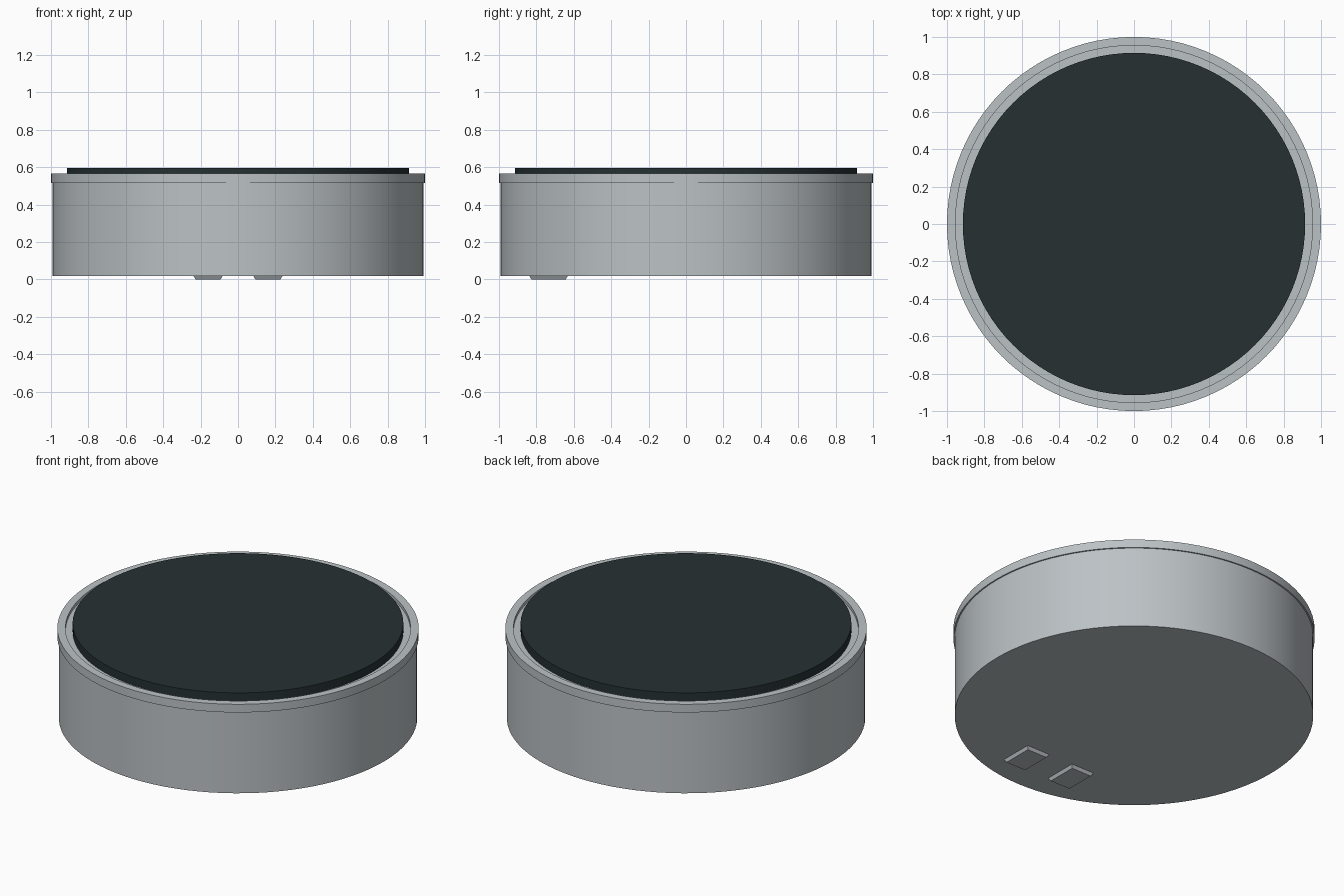
import bpy
import bmesh
import math

cube = bpy.data.objects.get("Cube")
if cube:
    bpy.data.objects.remove(cube)

SEGMENTS = 96


def material(name, colour):
    mat = bpy.data.materials.new(name)
    mat.use_nodes = True
    mat.diffuse_color = (*colour, 1)
    mat.node_tree.nodes["Principled BSDF"].inputs["Base Color"].default_value = (*colour, 1)
    return mat


def finish(name, bm, mat):
    bmesh.ops.recalc_face_normals(bm, faces=bm.faces[:])
    mesh = bpy.data.meshes.new(name)
    bm.to_mesh(mesh)
    bm.free()
    mesh.materials.append(mat)
    obj = bpy.data.objects.new(name, mesh)
    bpy.context.collection.objects.link(obj)
    bpy.ops.object.select_all(action="DESELECT")
    obj.select_set(True)
    bpy.context.view_layer.objects.active = obj
    bpy.ops.object.shade_smooth_by_angle(angle=math.radians(30))
    return obj


def disc(name, radius, bottom, top, mat):
    bm = bmesh.new()
    bmesh.ops.create_cone(bm, cap_ends=True, segments=SEGMENTS,
                          radius1=radius, radius2=radius, depth=top - bottom)
    bmesh.ops.translate(bm, verts=bm.verts, vec=(0, 0, (top + bottom) / 2))
    return finish(name, bm, mat)


def ring(name, inner, outer, bottom, top, mat):
    # Revolve a rectangular section around the vertical axis
    bm = bmesh.new()
    section = [(inner, bottom), (outer, bottom), (outer, top), (inner, top)]
    verts = [bm.verts.new((r, 0, z)) for r, z in section]
    edges = [bm.edges.new((verts[i - 1], verts[i])) for i in range(4)]
    bmesh.ops.spin(bm, geom=verts + edges, cent=(0, 0, 0), axis=(0, 0, 1),
                   angle=math.tau, steps=SEGMENTS, use_merge=True)
    bmesh.ops.remove_doubles(bm, verts=bm.verts, dist=0.0001)
    return finish(name, bm, mat)


def foot(name, x, mat):
    # Shallow pad with a narrower underside
    bm = bmesh.new()
    bmesh.ops.create_cube(bm, size=1)
    for v in bm.verts:
        inset = 0.015 if v.co.z < 0 else 0
        v.co.x = x + math.copysign(0.082 - inset, v.co.x)
        v.co.y = -0.735 + math.copysign(0.107 - inset, v.co.y)
        v.co.z = 0 if v.co.z < 0 else 0.025
    return finish(name, bm, mat)


metal = material("light grey metal", (0.50, 0.54, 0.56))
dark = material("dark slate", (0.019, 0.030, 0.031))

# Drum, raised lip and top pad
disc("body", 0.992, 0.018, 0.545, metal)
ring("top_rim", 0.955, 1.0, 0.515, 0.565, metal)
disc("top_pad", 0.915, 0.53, 0.595, dark)

# Pair of pads under the front
for side, x in (("left", 0.16), ("right", -0.16)):
    foot(side + "_foot", x, metal)
